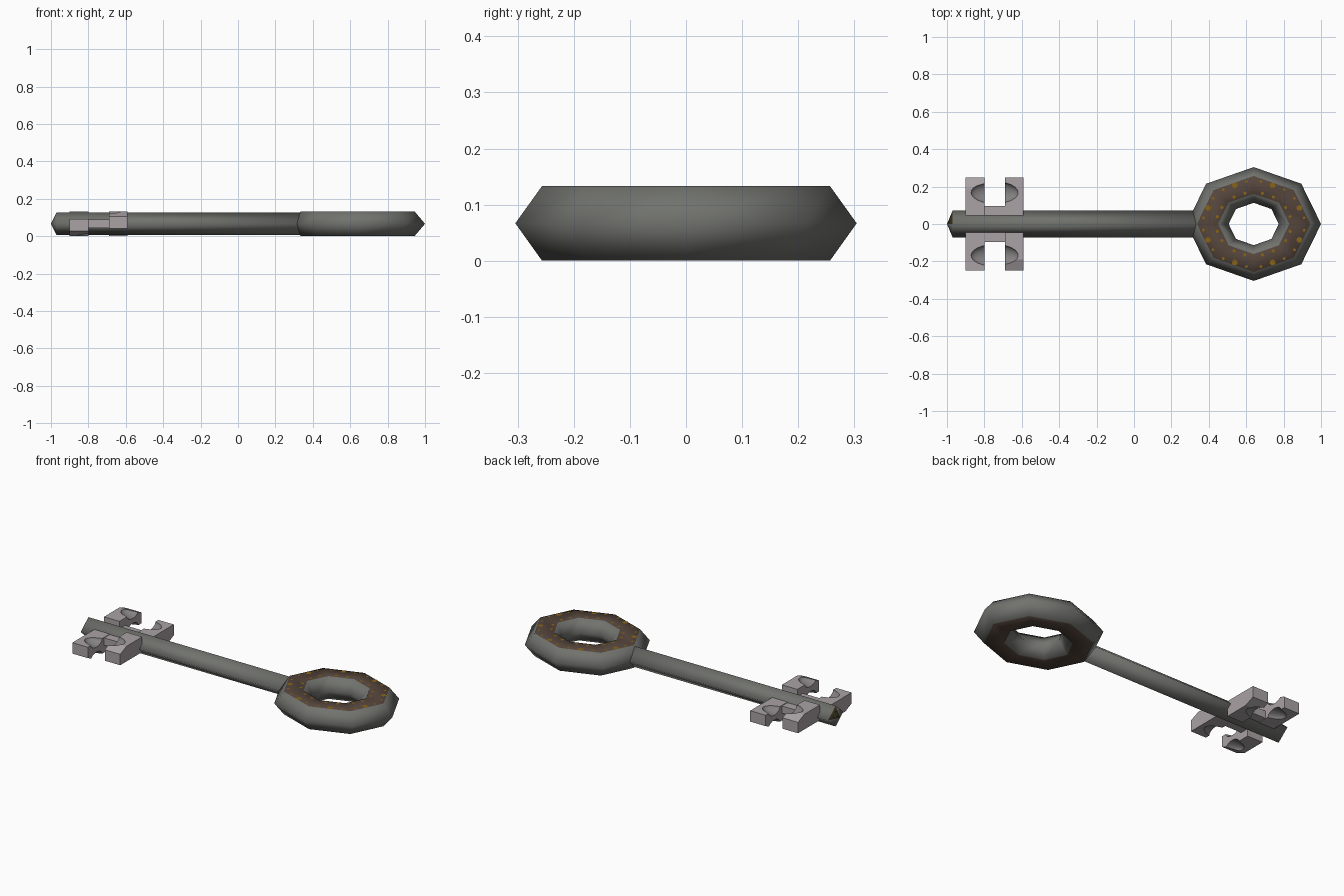
import bpy, bmesh, math
from mathutils import Matrix

if "Cube" in bpy.data.objects:
    bpy.data.objects.remove(bpy.data.objects["Cube"])

ZC = 0.0667  # height of the key's centre line


def mat(name, rgb):
    m = bpy.data.materials.new(name)
    m.diffuse_color = (*rgb, 1)
    m.use_nodes = True
    m.node_tree.nodes["Principled BSDF"].inputs["Base Color"].default_value = m.diffuse_color
    return m


IRON = mat("dark iron", (0.165, 0.17, 0.155))
RUST = mat("rust brown", (0.09, 0.06, 0.045))
GOLD = mat("gold fleck", (0.25, 0.125, 0.008))
STEEL = mat("pale steel", (0.40, 0.36, 0.375))
WORN = mat("worn grey steel", (0.23, 0.22, 0.22))
SOOT = mat("dark olive", (0.035, 0.03, 0.012))


def finish(bm, name, mats, smooth=False):
    bmesh.ops.recalc_face_normals(bm, faces=bm.faces)
    for f in bm.faces:
        f.smooth = smooth
    me = bpy.data.meshes.new(name)
    bm.to_mesh(me)
    bm.free()
    ob = bpy.data.objects.new(name, me)
    bpy.context.collection.objects.link(ob)
    for m in mats:
        me.materials.append(m)
    return ob


# Ring handle: octagonal torus with a six-sided section, flat faces rusty
bm = bmesh.new()
N, M = 8, 6
rings = []
for i in range(N):
    a = math.tau * i / N
    ring = []
    for j in range(M):
        b = math.tau * j / M
        r = 0.247 + 0.113 * math.cos(b)
        ring.append(bm.verts.new((0.64 + r * math.cos(a), 0.845 * r * math.sin(a),
                                  ZC + 0.077 * math.sin(b))))
    rings.append(ring)
for i in range(N):
    p, q = rings[i], rings[(i + 1) % N]
    for j in range(M):
        k = (j + 1) % M
        f = bm.faces.new((p[j], q[j], q[k], p[k]))
        f.material_index = 1 if j in (1, 4) else 0
finish(bm, "ring_handle", [IRON, RUST], smooth=True)

# Gold flecks on the top of the ring, mirrored within each of the eight faces
bm = bmesh.new()
for i in range(N):
    mid = math.tau * (i + 0.5) / N
    for da, r, s in ((0, 0.264, 0.016), (0.25, 0.272, 0.008), (-0.25, 0.272, 0.008),
                     (0.16, 0.2, 0.009), (-0.16, 0.2, 0.009)):
        a = mid + da
        pos = (0.64 + r * math.cos(a), 0.845 * r * math.sin(a), 2 * ZC + 0.0005)
        bmesh.ops.create_circle(bm, cap_ends=True, segments=7, radius=s,
                                matrix=Matrix.Translation(pos))
finish(bm, "rust_flecks", [GOLD])

# Shaft: four-sided bar standing on its edge, with a shallow pointed tip
bm = bmesh.new()
ends = []
for x in (-0.97, 0.36):
    ends.append([bm.verts.new((x, 0.071 * math.cos(math.tau * i / 4),
                               ZC + 0.061 * math.sin(math.tau * i / 4))) for i in range(4)])
tip = bm.verts.new((-1, 0, ZC))
tip_faces = []
for i in range(4):
    k = (i + 1) % 4
    bm.faces.new((ends[0][i], ends[0][k], ends[1][k], ends[1][i]))
    tip_faces.append(bm.faces.new((tip, ends[0][k], ends[0][i])))
bm.faces.new(ends[1])
tip_faces[0].material_index = 1  # stained facet on the upper back of the tip
stain = tip_faces[0].calc_center_median()
finish(bm, "shaft", [IRON, SOOT], smooth=True)

# Gold flecks on the stained tip facet
bm = bmesh.new()
normal = (tip_faces and Matrix.Rotation(math.radians(-90), 4, 'Y'))
for dy, dz in ((0.012, -0.008), (-0.01, 0.014), (-0.004, -0.006)):
    y, z = stain.y + dy, stain.z + dz
    x = -1 + 0.03 * (y / 0.071 + (z - ZC) / 0.061) - 0.002
    bmesh.ops.create_circle(bm, cap_ends=True, segments=6, radius=0.006,
                            matrix=Matrix.Translation((x, y, z)) @ normal)
finish(bm, "tip_flecks", [GOLD])


# Key bits: a root bar and two staggered teeth on each side
def prism(bm, x0, x1, outline):
    a = [bm.verts.new((x0, y, z)) for y, z in outline]
    b = [bm.verts.new((x1, y, z)) for y, z in outline]
    n = len(outline)
    bm.faces.new(a)
    bm.faces.new(b)
    for i in range(n):
        k = (i + 1) % n
        bm.faces.new((a[i], a[k], b[k], b[i]))


def turn(bm, side):
    if side < 0:
        bmesh.ops.rotate(bm, verts=bm.verts, cent=(0, 0, ZC),
                         matrix=Matrix.Rotation(math.pi, 3, 'X'))


HIGH = ((0.045, 0.042), (0.045, 0.131), (0.19, 0.131), (0.248, 0.106), (0.248, 0.042))
LOW = tuple((y, 2 * ZC - z) for y, z in HIGH)
ROOT = ((0.03, 0.045), (0.03, 0.088), (0.097, 0.088), (0.097, 0.045))

for side, label in ((1, "back"), (-1, "front")):
    bm = bmesh.new()
    prism(bm, -0.81, -0.68, ROOT)
    turn(bm, side)
    finish(bm, label + "_bit_root", [STEEL])

    # oval worn hollows scooped out of both faces of each tooth
    for x0, x1, outline, pos in ((-0.90, -0.80, HIGH, "tip"), (-0.69, -0.59, LOW, "inner")):
        bm = bmesh.new()
        prism(bm, x0, x1, outline)
        turn(bm, side)
        tooth = finish(bm, f"{label}_{pos}_tooth", [STEEL, WORN])
        bm = bmesh.new()
        zs = [z for y, z in outline]
        for z in (min(zs) - 0.004, max(zs) + 0.004):
            m = Matrix.Translation((-0.745, 0.168, z)) @ Matrix.Diagonal((0.128, 0.06, 0.038, 1))
            bmesh.ops.create_uvsphere(bm, u_segments=24, v_segments=12, radius=1, matrix=m)
        for f in bm.faces:
            f.material_index = 1
        turn(bm, side)
        cutter = finish(bm, f"{label}_{pos}_hollow_cutter", [STEEL, WORN], smooth=True)
        cutter.hide_render = True
        mod = tooth.modifiers.new("hollows", 'BOOLEAN')
        mod.operation = 'DIFFERENCE'
        mod.object = cutter
        mod.solver = 'EXACT'
        bpy.context.view_layer.objects.active = tooth
        bpy.ops.object.modifier_apply(modifier=mod.name)
        bpy.data.objects.remove(cutter, do_unlink=True)
